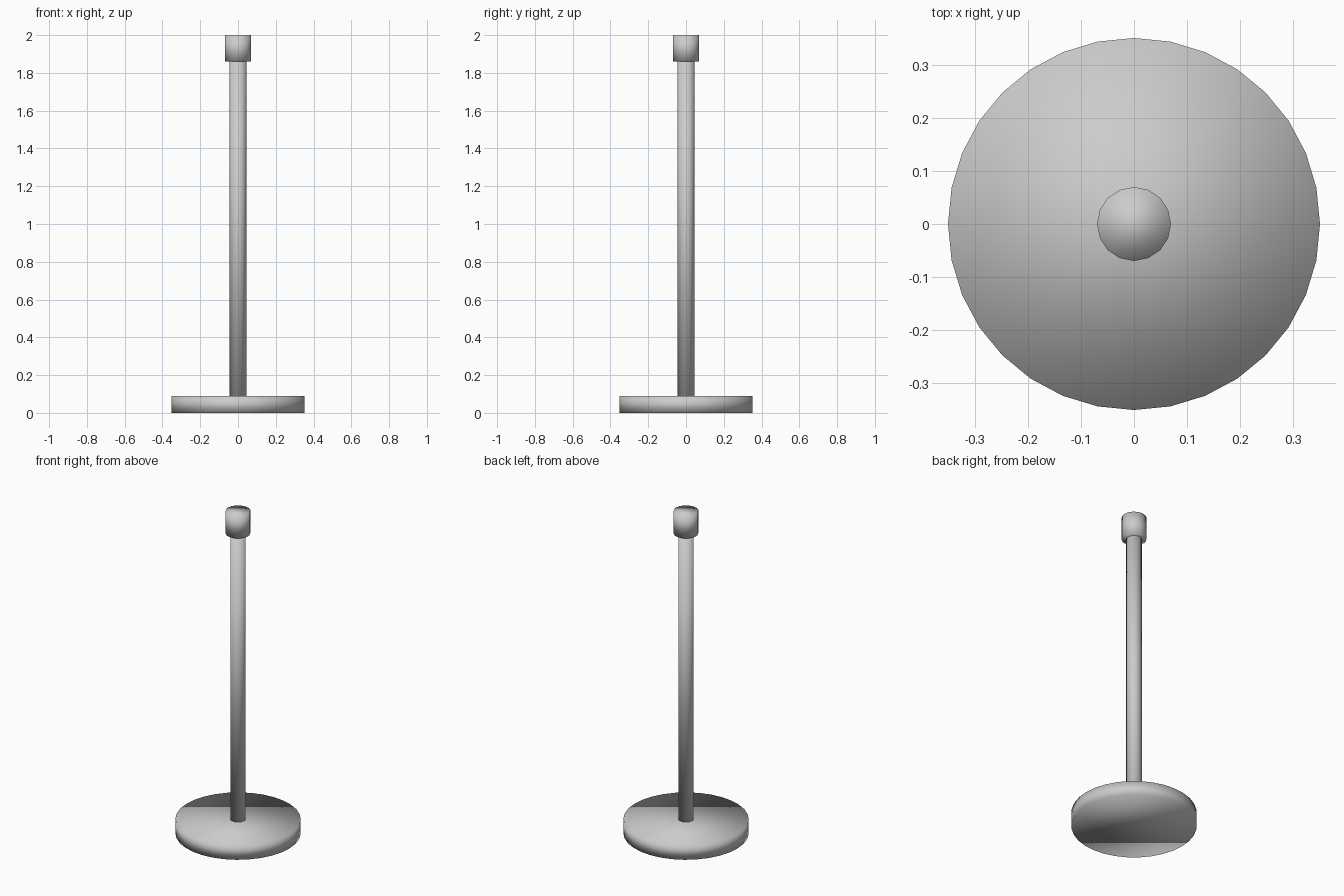
import bpy

if "Cube" in bpy.data.objects:
    bpy.data.objects.remove(bpy.data.objects["Cube"])


def cylinder(name, radius, z0, z1, sides):
    """Upright, fully smooth-shaded cylinder between two heights."""
    bpy.ops.mesh.primitive_cylinder_add(
        vertices=sides, radius=radius, depth=z1 - z0, location=(0, 0, (z0 + z1) / 2))
    obj = bpy.context.object
    obj.name = name
    bpy.ops.object.shade_smooth()
    return obj


# Round weighted foot
cylinder("base", 0.352, 0.0, 0.09, 32)
# Slim upright, seated into the base and the cap
cylinder("pole", 0.044, 0.045, 1.93, 16)
# Wider cap at the top
cylinder("cap", 0.07, 1.86, 2.0, 16)
